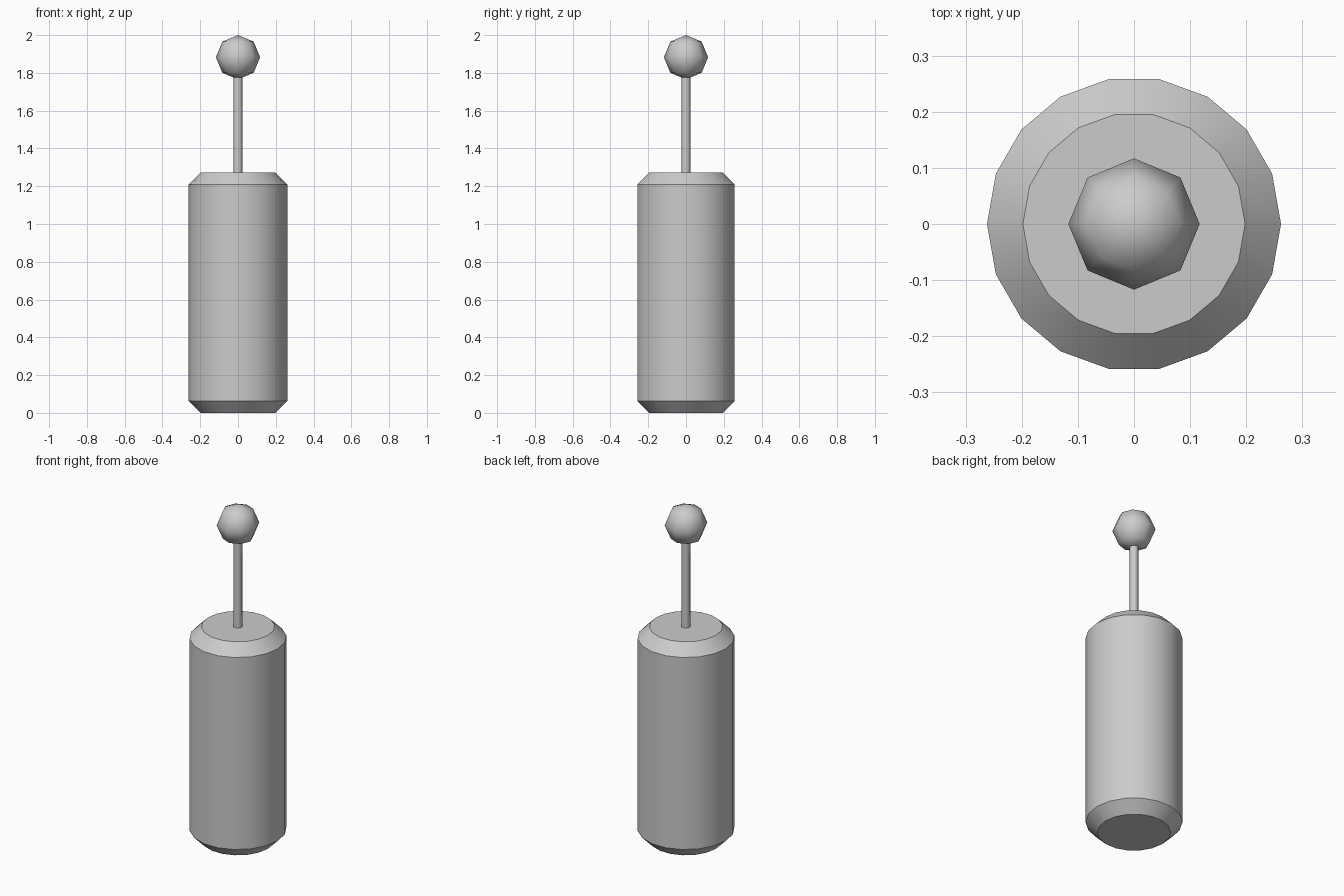
import bpy, bmesh
from math import cos, sin, tau, radians

if "Cube" in bpy.data.objects:
    bpy.data.objects.remove(bpy.data.objects["Cube"])


def lathe(name, profile, sides):
    """Closed solid from (radius, z) rings, first vertex on the x axis."""
    bm = bmesh.new()
    rings = [[bm.verts.new((r * cos(tau * i / sides), r * sin(tau * i / sides), z))
              for i in range(sides)] for r, z in profile]
    for a, b in zip(rings, rings[1:]):
        for i in range(sides):
            j = (i + 1) % sides
            bm.faces.new((a[i], a[j], b[j], b[i]))
    bm.faces.new(rings[0][::-1])
    bm.faces.new(rings[-1])
    mesh = bpy.data.meshes.new(name)
    bm.to_mesh(mesh)
    bm.free()
    obj = bpy.data.objects.new(name, mesh)
    bpy.context.collection.objects.link(obj)
    return obj


def smooth(obj, degrees):
    bpy.ops.object.select_all(action='DESELECT')
    obj.select_set(True)
    bpy.context.view_layer.objects.active = obj
    bpy.ops.object.shade_smooth_by_angle(angle=radians(degrees))


# Cylindrical body with chamfered ends
body = lathe("body", [(0.198, 0), (0.262, 0.064), (0.262, 1.208), (0.198, 1.272)], 18)
smooth(body, 30)

# Thin rod rising from the top
rod = lathe("rod", [(0.024, 1.26), (0.024, 1.80)], 8)
smooth(rod, 60)

# Low-poly ball on the tip
bpy.ops.mesh.primitive_uv_sphere_add(segments=8, ring_count=4, radius=0.117,
                                     location=(0, 0, 1.883))
ball = bpy.context.object
ball.name = "ball_tip"
smooth(ball, 80)
